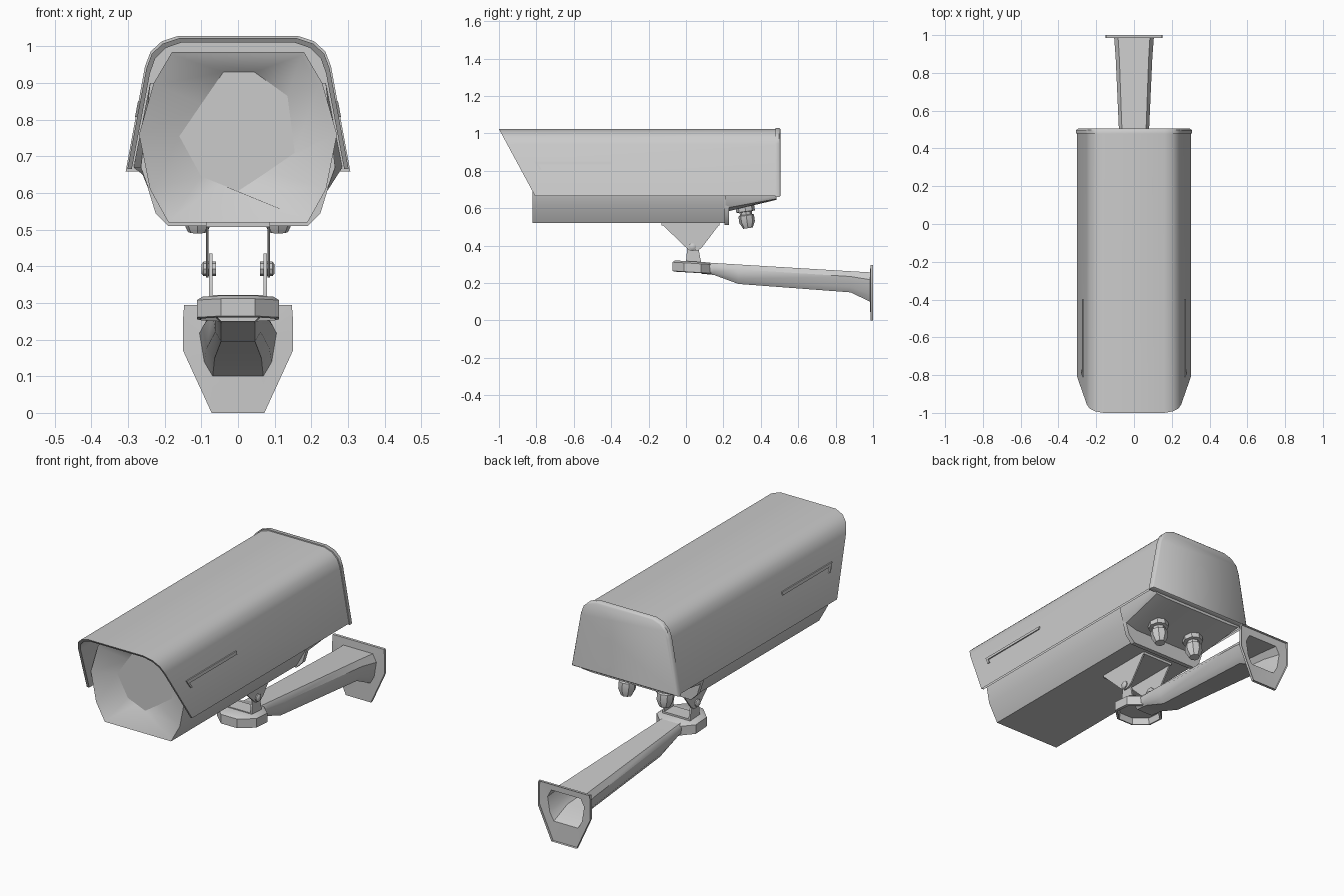
import bpy, bmesh, math
from mathutils import Matrix, Vector

if "Cube" in bpy.data.objects:
    bpy.data.objects.remove(bpy.data.objects["Cube"])

grey = bpy.data.materials.new("light grey metal")
grey.diffuse_color = (0.6, 0.6, 0.6, 1)
grey.use_nodes = True
grey.node_tree.nodes["Principled BSDF"].inputs["Base Color"].default_value = grey.diffuse_color


def finish(name, bm, angle=40):
    bmesh.ops.recalc_face_normals(bm, faces=bm.faces[:])
    me = bpy.data.meshes.new(name)
    bm.to_mesh(me)
    bm.free()
    me.materials.append(grey)
    ob = bpy.data.objects.new(name, me)
    bpy.context.collection.objects.link(ob)
    bpy.ops.object.select_all(action='DESELECT')
    ob.select_set(True)
    bpy.context.view_layer.objects.active = ob
    bpy.ops.object.shade_smooth_by_angle(angle=math.radians(angle))
    return ob


def loft(name, rings, caps=(True, True), closed=True, angle=40):
    """Skin a list of equal-length rings of 3D points."""
    bm = bmesh.new()
    vs = [[bm.verts.new(p) for p in r] for r in rings]
    n = len(rings[0])
    for a, b in zip(vs, vs[1:]):
        for i in range(n if closed else n - 1):
            j = (i + 1) % n
            bm.faces.new((a[i], a[j], b[j], b[i]))
    if caps[0]:
        bm.faces.new(vs[0])
    if caps[1]:
        bm.faces.new(vs[-1])
    return finish(name, bm, angle)


def at_y(pts, y):
    return [(x, y, z) for x, z in pts]


def at_x(pts, x):
    return [(x, y, z) for y, z in pts]


def scaled(pts, s, cx=0.0, cz=0.76):
    return [(cx + (x - cx) * s, cz + (z - cz) * s) for x, z in pts]


def mirrored(half):
    """Right half profile (bottom to top) -> full loop."""
    return half + [(-x, z) for x, z in reversed(half)]


# Housing: shell with a funnel leading to the recessed window
body = mirrored([(0.19, 0.52), (0.24, 0.61), (0.27, 0.76), (0.23, 0.90), (0.18, 0.985)])
window = [(0, 0.605), (0.08, 0.658), (0.155, 0.71), (0.135, 0.865), (0.045, 0.93),
          (-0.04, 0.93), (-0.10, 0.843), (-0.16, 0.755), (-0.10, 0.645), (-0.05, 0.625)]
loft("housing", [at_y(window, -0.76), at_y(scaled(body, 0.96), -0.815),
                 at_y(body, -0.82), at_y(body, 0.21)], caps=(False, True), angle=50)
loft("front_window", [at_y(window, -0.76), at_y(window, -0.752)])

# Lip at the rear of the housing
lip = mirrored([(0.19, 0.51), (0.225, 0.545), (0.245, 0.61), (0.25, 0.66)])
loft("rear_lip", [at_y(lip, 0.207), at_y(lip, 0.23)])

# Raised rear underside
r1 = mirrored([(0.17, 0.58), (0.24, 0.60), (0.265, 0.67), (0.24, 0.90)])
r2 = mirrored([(0.20, 0.645), (0.26, 0.65), (0.285, 0.67), (0.24, 0.90)])
loft("rear_underside", [at_y(r1, 0.21), at_y(r2, 0.485)])

# Sun hood: thin sheet with a slanted front edge
hood = [(0.302, 0.665), (0.250, 0.94), (0.235, 0.98), (0.205, 1.008), (0.16, 1.023)]
hood = hood + [(-x, z) for x, z in reversed(hood)]


def slant(z):
    return -1 + (1.023 - z) * 0.54


front = [(x, slant(z), z) for x, z in hood]
inner = [(x * 0.96, z - 0.012 if z > 0.9 else z) for x, z in hood]
inner_front = [(x, slant(z) + 0.002, z) for x, z in inner]
loft("sun_hood", [at_y(hood, 0.49), front, inner_front, at_y(inner, 0.49)],
     caps=(False, False), closed=False, angle=45)

# Back cap, slightly domed
cap = [(x * 1.015, z + 0.006 if z > 0.9 else z - 0.006) for x, z in hood]
loft("back_cap", [at_y(cap, 0.478), at_y(cap, 0.497), at_y(scaled(cap, 0.965, cz=0.83), 0.505)], angle=50)

# Thin strips on both hood sides, with a small hooked front end
strip = [(-0.81, 0.85), (-0.40, 0.85), (-0.40, 0.834), (-0.79, 0.834), (-0.772, 0.808), (-0.785, 0.808)]
for s, side in ((1, "right"), (-1, "left")):
    rings = [[(s * (0.269 + (0.84 - z) * 0.19 + t), y, z) for y, z in strip] for t in (-0.002, 0.006)]
    loft("hood_strip_" + side, rings)

    # Cable glands, stepped and tilted with the rear underside
    m = Matrix.Translation((s * 0.11, 0.315, 0.61)) @ Matrix.Rotation(math.radians(8), 4, 'X')
    steps = [(0.05, 0.0), (0.05, -0.028), (0.033, -0.03), (0.033, -0.045),
             (0.042, -0.05), (0.042, -0.085), (0.026, -0.118)]
    rings = [[m @ Vector((r * math.cos(k * math.pi / 4), r * math.sin(k * math.pi / 4), z))
              for k in range(8)] for r, z in steps]
    loft("cable_gland_" + side, rings)

    # Upper yoke cheek
    cheek = [(-0.13, 0.515), (0.18, 0.515), (0.085, 0.39), (0.06, 0.37), (0.025, 0.37), (0.0, 0.39)]
    loft("upper_yoke_" + side, [at_x(cheek, s * 0.080), at_x(cheek, s * 0.088)])

    # Lower yoke tab
    tab = [(0.0, 0.315), (0.08, 0.315), (0.06, 0.42), (0.045, 0.435), (0.025, 0.435), (0.01, 0.42)]
    loft("lower_yoke_" + side, [at_x(tab, s * 0.070), at_x(tab, s * 0.079)])

    # Pivot bolt
    rings = [[(s * x, 0.035 + r * math.cos(k * math.pi / 4), 0.393 + r * math.sin(k * math.pi / 4))
              for k in range(8)] for r, x in ((0.02, 0.06), (0.02, 0.094), (0.012, 0.10))]
    loft("pivot_bolt_" + side, rings)

# Yoke plates
def plate(name, hx, y0, y1, z0, z1):
    q = [(-hx, y0), (hx, y0), (hx, y1), (-hx, y1)]
    loft(name, [[(x, y, z) for x, y in q] for z in (z0, z1)])


plate("upper_yoke_plate", 0.088, -0.13, 0.18, 0.507, 0.522)
plate("lower_yoke_plate", 0.079, 0.0, 0.08, 0.313, 0.322)

# Arm head: octagonal dish, hollow underneath
def octagon(r, z):
    pts = []
    for k in range(8):
        a = (k + 0.5) * math.pi / 4
        y = 0.035 + r * math.sin(a)
        pts.append((r * 1.04 * math.cos(a), y, z - 0.06 * (y + 0.08)))
    return pts


loft("arm_head", [octagon(0.10, 0.322), octagon(0.117, 0.312), octagon(0.117, 0.265),
                  octagon(0.105, 0.262), octagon(0.10, 0.295)], angle=35)

# Arm flaring into a hollow wall plate
def arm_ring(y, z0, z1, top, bottom):
    c = (z1 - z0) * 0.25
    return at_y(mirrored([(bottom * 0.75, z0), (bottom, z0 + c), (top, z1 - c), (top * 0.8, z1)]), y)


wall = mirrored([(0.072, 0.0), (0.15, 0.17), (0.15, 0.255), (0.147, 0.295)])
loft("wall_arm", [arm_ring(0.08, 0.25, 0.312, 0.062, 0.062),
                  arm_ring(0.15, 0.243, 0.307, 0.064, 0.062),
                  arm_ring(0.28, 0.195, 0.299, 0.070, 0.062),
                  arm_ring(0.88, 0.150, 0.263, 0.097, 0.085),
                  arm_ring(0.984, 0.100, 0.257, 0.105, 0.092),
                  at_y(wall, 0.986), at_y(wall, 1.0)], caps=(True, False))
